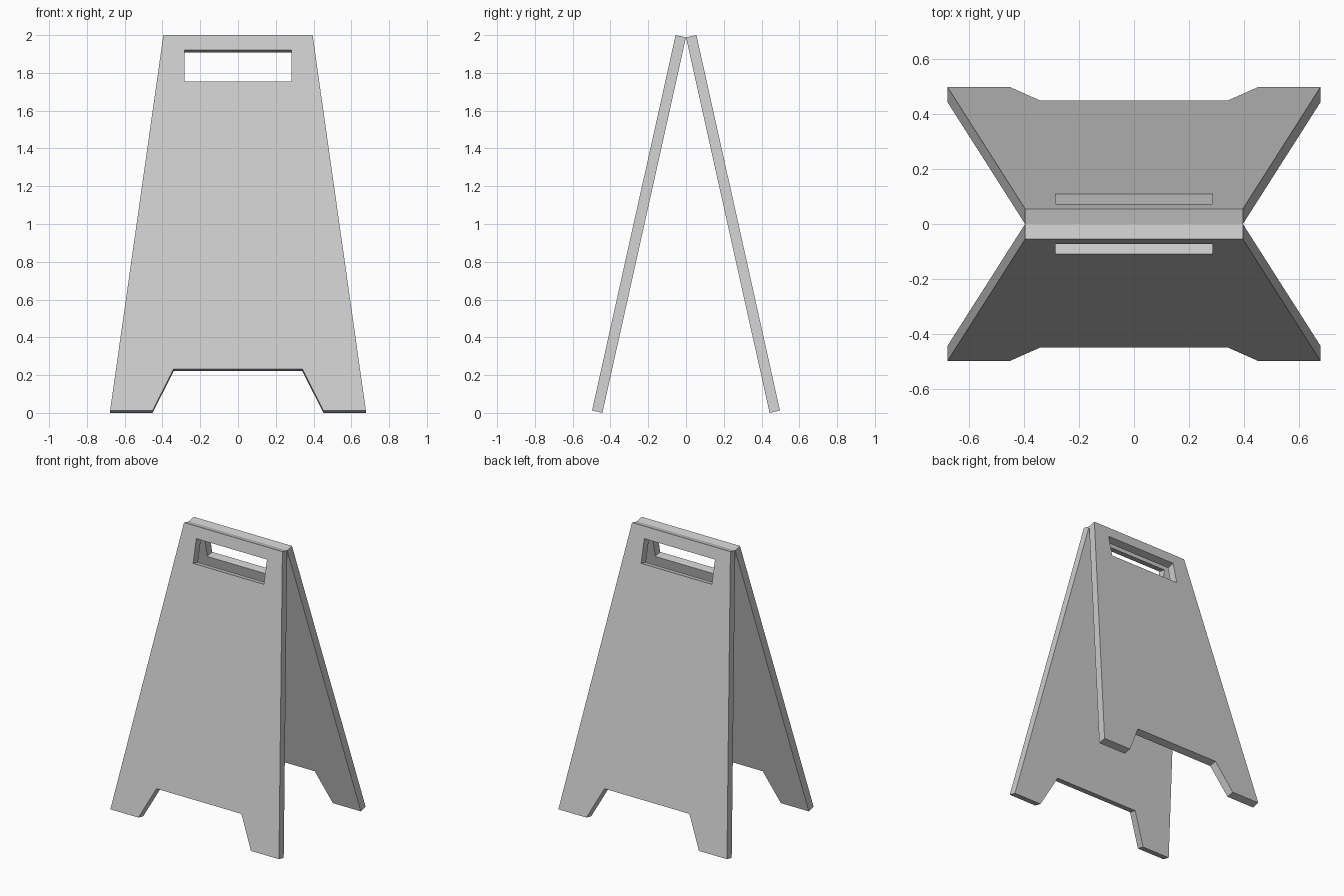
import bpy, bmesh
from math import atan2, hypot, pi
from mathutils import Matrix, Vector

if "Cube" in bpy.data.objects:
    bpy.data.objects.remove(bpy.data.objects["Cube"])

THICK = 0.0563
FOOT_Y, RIDGE_Z = 0.4425, 1.988          # inner face: foot depth and ridge height
LEAN = atan2(FOOT_Y, RIDGE_Z)
LENGTH = hypot(FOOT_Y, RIDGE_Z)


def mirrored(half):
    """Close a right-hand half outline with its mirror image."""
    return half + [(-x, v) for x, v in reversed(half)]


# Board outline with a leg notch, and the hand hole (x, distance up the board)
outline = mirrored([(0.341, 0.226), (0.452, 0), (0.677, 0), (0.395, LENGTH)])
hand_hole = mirrored([(0.284, LENGTH - 0.252), (0.284, LENGTH - 0.082)])


def board_mesh():
    bm = bmesh.new()
    for loop in (outline, hand_hole):
        verts = [bm.verts.new((x, v, 0)) for x, v in loop]
        for i, v in enumerate(verts):
            bm.edges.new((v, verts[(i + 1) % len(verts)]))
    bmesh.ops.triangle_fill(bm, edges=bm.edges[:], use_beauty=True, normal=(0, 0, 1))
    # Thicken the flat board outward
    ext = bmesh.ops.extrude_face_region(bm, geom=bm.faces[:])["geom"]
    moved = [g for g in ext if isinstance(g, bmesh.types.BMVert)]
    bmesh.ops.translate(bm, verts=moved, vec=(0, 0, THICK))
    bmesh.ops.recalc_face_normals(bm, faces=bm.faces[:])
    mesh = bpy.data.meshes.new("sign_board")
    bm.to_mesh(mesh)
    bm.free()
    return mesh


# Two identical boards leaning together at the ridge
mesh = board_mesh()
lean = Matrix.Translation(Vector((0, FOOT_Y, 0))) @ Matrix.Rotation(pi, 4, 'Z') \
    @ Matrix.Rotation(pi / 2 - LEAN, 4, 'X')
for name, turn in (("back_board", 0), ("front_board", pi)):
    obj = bpy.data.objects.new(name, mesh)
    obj.matrix_world = Matrix.Rotation(turn, 4, 'Z') @ lean
    bpy.context.collection.objects.link(obj)
